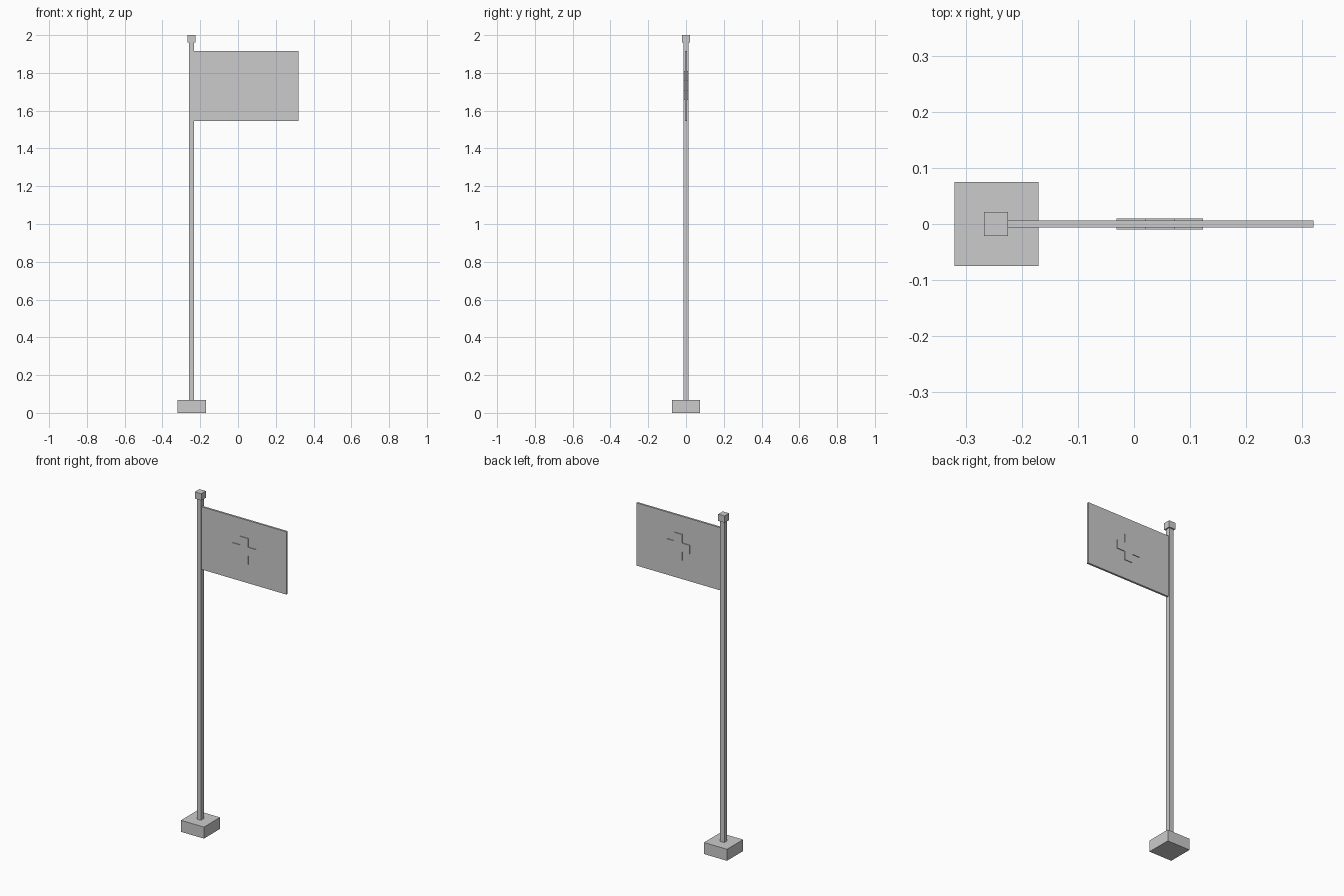
import bpy
import bmesh

if "Cube" in bpy.data.objects:
    bpy.data.objects.remove(bpy.data.objects["Cube"])


def box(name, x, y, z):
    """Box from (min, max) ranges on each axis."""
    bm = bmesh.new()
    bmesh.ops.create_cube(bm, size=1)
    for v in bm.verts:
        v.co = [r[0] + (c + 0.5) * (r[1] - r[0]) for c, r in zip(v.co, (x, y, z))]
    return finish(name, bm)


def finish(name, bm):
    mesh = bpy.data.meshes.new(name)
    bm.to_mesh(mesh)
    bm.free()
    obj = bpy.data.objects.new(name, mesh)
    bpy.context.collection.objects.link(obj)
    return obj


def plus_plate(name, cx, cz, reach, half, depth):
    """Solid plus-shaped plate, extruded along y."""
    quarter = [(half, reach), (half, half), (reach, half)]
    outline = []
    for _ in range(4):
        outline += quarter
        quarter = [(z, -x) for x, z in quarter]
    bm = bmesh.new()
    face = bm.faces.new([bm.verts.new((cx + x, -depth, cz + z)) for x, z in outline])
    out = bmesh.ops.extrude_face_region(bm, geom=[face], use_keep_orig=True)
    verts = [g for g in out["geom"] if isinstance(g, bmesh.types.BMVert)]
    bmesh.ops.translate(bm, verts=verts, vec=(0, 2 * depth, 0))
    bmesh.ops.recalc_face_normals(bm, faces=bm.faces)
    return finish(name, bm)


def post(name, half, z):
    """Square block centred on the pole axis."""
    return box(name, (POLE_X - half, POLE_X + half), (-half, half), z)


POLE_X = -0.246

# Foot, pole and cap
box("base", (-0.32, -0.17), (-0.075, 0.075), (0, 0.068))
post("pole", 0.0135, (0.068, 1.96))
post("pole_cap", 0.021, (1.96, 2.0))

# Flag panel with a raised plus on both sides
box("flag", (POLE_X + 0.0135, 0.32), (-0.006, 0.006), (1.545, 1.915))
plus_plate("flag_plus", 0.046, 1.733, 0.077, 0.026, 0.01)
